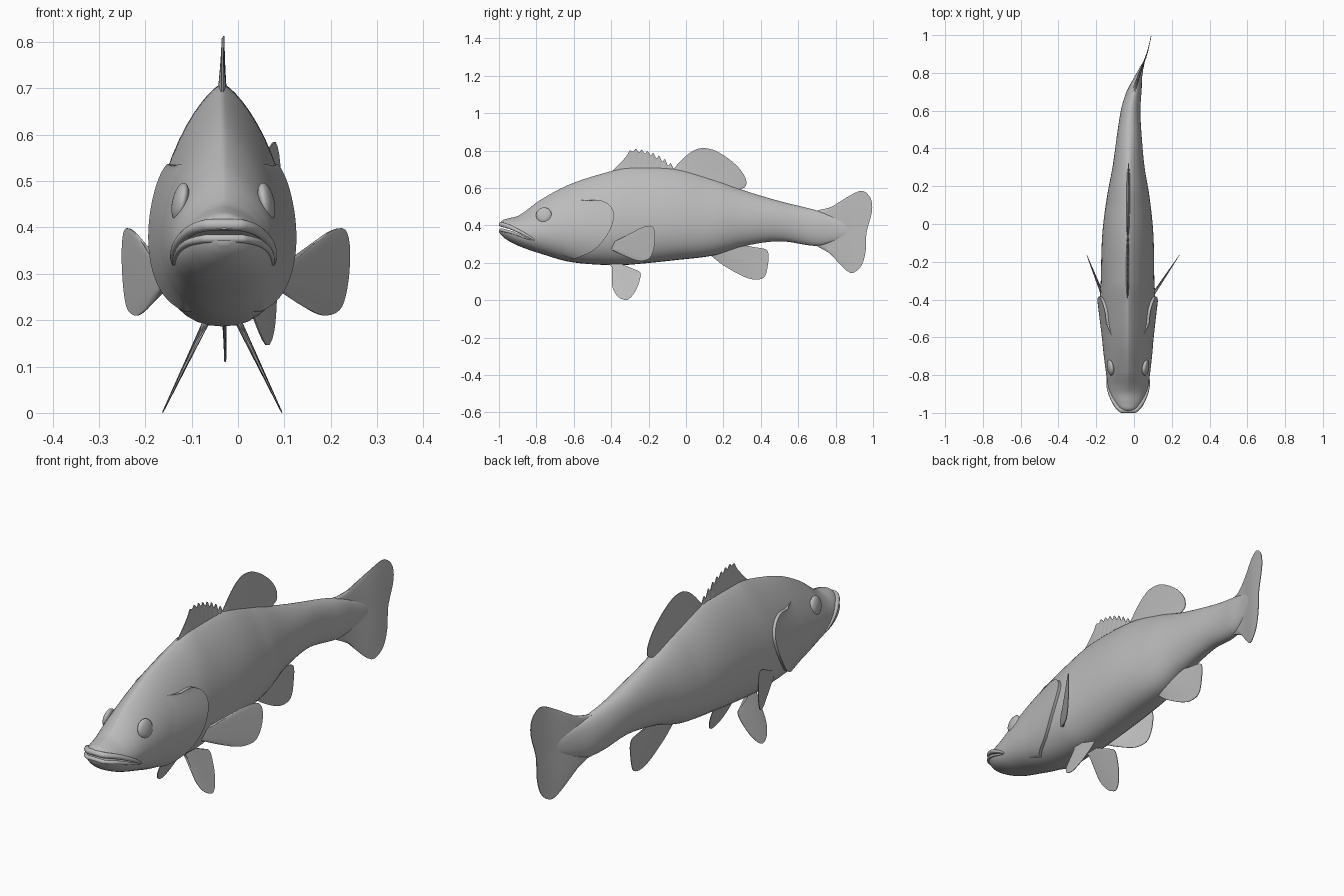
import bpy
import bmesh
import math
from mathutils import Vector

default_cube = bpy.data.objects.get("Cube")
if default_cube:
    bpy.data.objects.remove(default_cube, do_unlink=True)

grey = bpy.data.materials.new("plain grey")
grey.use_nodes = True
grey.diffuse_color = (0.5, 0.5, 0.5, 1)
grey.node_tree.nodes["Principled BSDF"].inputs["Base Color"].default_value = grey.diffuse_color

# Body stations: y, back height, belly height, half width
STATIONS = [
    (-1, .395, .365, .015), (-.985, .425, .345, .045), (-.95, .437, .318, .075),
    (-.89, .455, .288, .1), (-.78, .535, .25, .118), (-.62, .62, .205, .135),
    (-.4, .69, .187, .146), (-.3, .71, .19, .142), (-.05, .7, .215, .135),
    (.15, .645, .24, .112), (.3, .59, .287, .085), (.5, .53, .315, .062),
    (.7, .48, .29, .04), (.78, .45, .31, .02), (.86, .41, .35, .004)]
# Sideways sweep of the spine: y, x
SPINE = [(-1, -.03), (-.3, -.034), (.2, -.03), (.4, -.027), (.6, -.018),
         (.7, 0), (.8, .03), (.9, .068), (1, .092)]
MOUTH = [(-1, .395), (-.93, .375), (-.81, .32)]


def interpolate(table, y):
    """Smooth interpolation of table rows by their first entry."""
    last = len(table) - 1
    y = min(max(y, table[0][0]), table[last][0])
    k = next(i for i in range(last) if y <= table[i + 1][0])
    a, b = table[k], table[k + 1]
    before, after = table[max(k - 1, 0)], table[min(k + 2, last)]
    span = b[0] - a[0]
    t = (y - a[0]) / span
    result = []
    for p, q, r, s in zip(before[1:], a[1:], b[1:], after[1:]):
        m = (r - p) / (b[0] - before[0]) * span
        n = (s - q) / (after[0] - a[0]) * span
        result.append(q + t * m + t * t * (3 * (r - q) - 2 * m - n)
                      + t * t * t * (2 * (q - r) + m + n))
    return result


def spine(y):
    return interpolate(SPINE, y)[0]


def section(y, t):
    """Half width of the egg shaped cross-section at height fraction t."""
    half = interpolate(STATIONS, y)[2]
    egg = min(max((.5 - y) / .4, 0), 1) * min(max((y + 1) / .15, 0), 1)
    a, b = .5 - .05 * egg, .5 + .25 * egg
    peak = a / (a + b)
    t = min(max(t, 0), 1)
    return half * (t / peak) ** a * ((1 - t) / (1 - peak)) ** b


def flank(y, z):
    """Half width of the body at a given height."""
    top, bottom, _ = interpolate(STATIONS, y)
    return section(y, (z - bottom) / (top - bottom))


def make_object(name, bm, angle=50):
    bmesh.ops.remove_doubles(bm, verts=bm.verts, dist=.0002)
    bmesh.ops.recalc_face_normals(bm, faces=bm.faces)
    mesh = bpy.data.meshes.new(name)
    bm.to_mesh(mesh)
    bm.free()
    mesh.materials.append(grey)
    obj = bpy.data.objects.new(name, mesh)
    bpy.context.collection.objects.link(obj)
    smooth(obj, angle)
    return obj


def smooth(obj, angle=50):
    bpy.ops.object.select_all(action='DESELECT')
    obj.select_set(True)
    bpy.context.view_layer.objects.active = obj
    bpy.ops.object.shade_smooth_by_angle(angle=math.radians(angle))


def resample(points, count, curved=True):
    """Evenly spaced points along a path, by chord length."""
    rows, run = [], 0
    for i, p in enumerate(points):
        if i:
            run += math.dist(p, points[i - 1])
        rows.append((run, *p))
    if not curved:
        rows = [r for a, b in zip(rows, rows[1:])
                for r in (a, [(u + v) / 2 for u, v in zip(a, b)])] + rows[-1:]
    return [interpolate(rows, run * i / count) for i in range(count + 1)]


def sheet(name, root, tip, place, count=48, rows=10):
    """Closed thin sheet between two side-view paths, put in space by place."""
    inner, outer = resample(root, count), resample(tip, count)
    bm = bmesh.new()
    layers = []
    for side in (-1, 1):
        grid = []
        for (ya, za), (yb, zb) in zip(inner, outer):
            steps = [j / rows for j in range(rows + 1)]
            grid.append([bm.verts.new(place(ya + (yb - ya) * v, za + (zb - za) * v, v, side))
                         for v in steps])
        layers.append(grid)
        for a, b in zip(grid, grid[1:]):
            for j in range(rows):
                bm.faces.new((a[j], b[j], b[j + 1], a[j + 1]))
    low, high = layers
    # Close the rim all the way round
    rim = [(i, 0) for i in range(count)] + [(count, j) for j in range(rows)]
    rim += [(i, rows) for i in range(count, 0, -1)] + [(0, j) for j in range(rows, 0, -1)]
    for (i, j), (k, l) in zip(rim, rim[1:] + rim[:1]):
        bm.faces.new((low[i][j], low[k][l], high[k][l], high[i][j]))
    return make_object(name, bm)


# Body: egg shaped rings lofted along the curved spine
bm = bmesh.new()
rings = []
RINGS, HALF = 110, 22
for i in range(RINGS + 1):
    y = -1 + 1.86 * (i / RINGS) ** 1.3
    top, bottom, _ = interpolate(STATIONS, y)
    ring = []
    for k in range(2 * HALF):
        t = (1 - math.cos(math.pi * k / HALF)) / 2
        side = 1 if k < HALF else -1
        ring.append(bm.verts.new((spine(y) + side * section(y, t), y, bottom + t * (top - bottom))))
    rings.append(ring)
for a, b in zip(rings, rings[1:]):
    for k in range(2 * HALF):
        n = (k + 1) % (2 * HALF)
        bm.faces.new((a[k], a[n], b[n], b[k]))
bm.faces.new(rings[0])
bm.faces.new(rings[-1])
body = make_object("body", bm)

# Open mouth: a wedge cut right across the snout
bm = bmesh.new()
wedge = [(-1.05, .405), (-.93, .384), (-.82, .326), (-.93, .364), (-1.05, .378)]
near, far = ([bm.verts.new((x, y, z)) for y, z in wedge] for x in (-.3, .3))
bm.faces.new(near)
bm.faces.new(far)
for i in range(len(wedge)):
    bm.faces.new((near[i], near[i - 1], far[i - 1], far[i]))
cutter = make_object("mouth_cutter", bm)
cutter.hide_render = True
cut = body.modifiers.new("mouth", 'BOOLEAN')
cut.operation, cut.solver, cut.object = 'DIFFERENCE', 'EXACT', cutter
bpy.context.view_layer.objects.active = body
bpy.ops.object.modifier_apply(modifier=cut.name)
bpy.data.objects.remove(cutter, do_unlink=True)
smooth(body)

# Lips: tapered tubes following the mouth line round the snout
for name, lift, radius in (("upper_lip", .014, .013), ("lower_lip", -.016, .009)):
    bm = bmesh.new()
    path = []
    for i in range(41):
        angle = math.pi * i / 40
        y = -.81 - .178 * math.sin(angle)
        z = interpolate(MOUTH, y)[0] + lift * math.sin(angle) ** .5
        reach = flank(y, z) * (1 if i < 20 else -1 if i > 20 else 0)
        path.append(Vector((spine(y) + reach, y, z)))
    loops = []
    for i, p in enumerate(path):
        along = (path[min(i + 1, 40)] - path[max(i - 1, 0)]).normalized()
        out = along.cross(Vector((0, 0, 1))).normalized()
        up = out.cross(along)
        size = radius * (.25 + .75 * math.sin(math.pi * i / 40) ** .6)
        loops.append([bm.verts.new(p + size * (out * math.cos(a) + up * math.sin(a)))
                      for a in (math.tau * k / 12 for k in range(12))])
    for a, b in zip(loops, loops[1:]):
        for k in range(12):
            bm.faces.new((a[k], a[k - 1], b[k - 1], b[k]))
    bm.faces.new(loops[0])
    bm.faces.new(loops[-1])
    make_object(name, bm)


# Fins on the middle line
def upright(y, z, v, side):
    return spine(y) + side * (.009 * (1 - v) ** 1.5 + .0015), y, z


spines = [(-.4, .685), (-.35, .735), (-.315, .775), (-.3, .8)]
for i in range(1, 8):
    y = -.3 + .031 * i
    z = .81 - .09 * (i / 7.5) ** 2.2
    spines += [(y - .012, z - .014), (y, z)]
spines.append((-.065, .7))
sheet("spiny_dorsal_fin", [(-.4, .67), (-.25, .69), (-.065, .68)], spines, upright, 110)
sheet("soft_dorsal_fin", [(-.07, .68), (.1, .64), (.28, .58)],
      [(-.07, .7), (.01, .78), (.075, .812), (.155, .8), (.26, .73), (.315, .66),
       (.32, .61), (.28, .59)], upright)
sheet("anal_fin", [(.13, .26), (.2, .28), (.29, .31)],
      [(.13, .24), (.21, .18), (.34, .115), (.415, .12), (.438, .19), (.435, .265),
       (.37, .282), (.29, .29)], upright)
sheet("tail_fin", [(.7, .48), (.71, .385), (.7, .29)],
      [(.7, .48), (.78, .5), (.86, .55), (.94, .585), (.985, .55), (.995, .48), (.965, .36),
       (.96, .26), (.935, .18), (.885, .145), (.83, .185), (.79, .235), (.7, .29)], upright)

# Paired parts
for label, s, spread in (("left", 1, .67), ("right", -1, .4)):
    def pelvic(y, z, v, side):
        return spine(y) + s * (.045 + .48 * (.175 - z)) + side * (.007 * (1 - v) + .0015), y, z

    def pectoral(y, z, v, side):
        return spine(y) + s * (.13 + spread * (y + .38)) + side * (.009 * (1 - v) + .0015), y, z

    def cover(y, z, v, side):
        lift = .016 * v * v - .002 if side > 0 else -.012
        return spine(y) + s * (flank(y, z) + lift), y, z

    sheet(label + "_pelvic_fin", [(-.41, .2), (-.38, .2), (-.34, .195)],
          [(-.41, .19), (-.385, .16), (-.395, .08), (-.365, .02), (-.315, .002),
           (-.27, .05), (-.242, .13), (-.25, .155), (-.33, .168), (-.34, .195)], pelvic)
    sheet(label + "_pectoral_fin", [(-.4, .315), (-.4, .29), (-.4, .27)],
          [(-.4, .315), (-.33, .33), (-.245, .385), (-.18, .395), (-.165, .33), (-.19, .23),
           (-.245, .21), (-.325, .235), (-.4, .27)], pectoral)
    sheet(label + "_gill_cover", [(-.62, .54), (-.72, .4), (-.69, .25)],
          [(-.53, .533), (-.46, .535), (-.405, .505), (-.385, .45), (-.415, .36),
           (-.49, .27), (-.6, .218)], cover)
    # Eye: flattened ball set into the cheek
    bm = bmesh.new()
    bmesh.ops.create_uvsphere(bm, u_segments=32, v_segments=16, radius=.042)
    eye = make_object(label + "_eye", bm)
    eye.scale.x = .4
    eye.location = (spine(-.76) + s * flank(-.76, .455), -.76, .455)
    eye.rotation_euler = (0, -s * math.radians(12), -s * math.radians(8))
